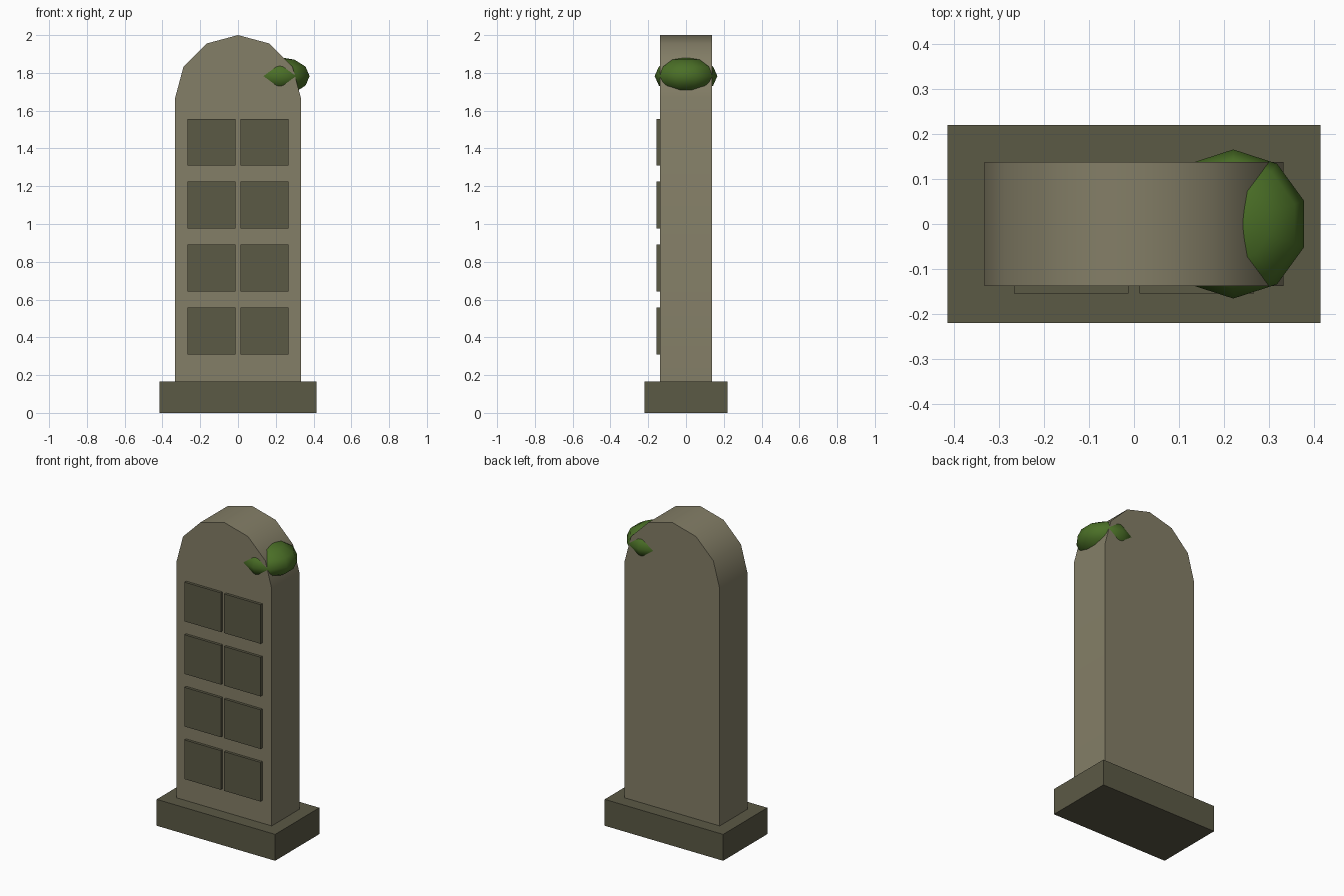
import bpy, bmesh, math

if "Cube" in bpy.data.objects:
    bpy.data.objects.remove(bpy.data.objects["Cube"])


def material(name, rgb):
    m = bpy.data.materials.new(name)
    m.diffuse_color = (*rgb, 1)
    m.use_nodes = True
    m.node_tree.nodes["Principled BSDF"].inputs["Base Color"].default_value = m.diffuse_color
    return m


STONE = material("stone", (0.23, 0.21, 0.135))
DARK = material("dark_stone", (0.105, 0.1, 0.06))
MOSS = material("moss_green", (0.07, 0.16, 0.02))


def box(name, x0, x1, y0, y1, z0, z1, mat):
    bpy.ops.mesh.primitive_cube_add(
        size=1, location=((x0 + x1) / 2, (y0 + y1) / 2, (z0 + z1) / 2))
    ob = bpy.context.object
    ob.name = name
    ob.scale = (x1 - x0, y1 - y0, z1 - z0)
    bpy.ops.object.transform_apply(location=False, rotation=False, scale=True)
    ob.data.materials.append(mat)
    return ob


# Plinth
box("base", -0.415, 0.415, -0.221, 0.221, 0, 0.167, DARK)

# Round-topped slab: arched profile extruded along y
R, SPRING, HALF = 0.333, 1.667, 0.138
profile = [(-R, 0.167), (R, 0.167)]
profile += [(R * math.cos(math.pi * i / 6), SPRING + R * math.sin(math.pi * i / 6))
            for i in range(7)]
bm = bmesh.new()
face = bm.faces.new([bm.verts.new((x, -HALF, z)) for x, z in profile])
ext = bmesh.ops.extrude_face_region(bm, geom=[face])
bmesh.ops.translate(bm, vec=(0, 2 * HALF, 0),
                    verts=[v for v in ext["geom"] if isinstance(v, bmesh.types.BMVert)])
bmesh.ops.recalc_face_normals(bm, faces=bm.faces)
mesh = bpy.data.meshes.new("slab")
bm.to_mesh(mesh)
bm.free()
slab = bpy.data.objects.new("slab", mesh)
bpy.context.collection.objects.link(slab)
mesh.materials.append(STONE)
bpy.ops.object.select_all(action="DESELECT")
slab.select_set(True)
bpy.context.view_layer.objects.active = slab
bpy.ops.object.shade_smooth_by_angle(angle=math.radians(40))

# Raised panels on the front, two columns by four rows
for row in range(4):
    z = 0.31 + row * 0.333
    for side, x0 in (("left", -0.267), ("right", 0.012)):
        box(f"panel_{side}_{row + 1}", x0, x0 + 0.255, -0.155, -0.13,
            z, z + 0.248, DARK)

# Moss clump on the right shoulder
bpy.ops.mesh.primitive_uv_sphere_add(segments=10, ring_count=6, radius=1,
                                     location=(0.221, 0, 1.783))
moss = bpy.context.object
moss.name = "moss"
moss.scale = (0.166, 0.166, 0.1)
bpy.ops.object.transform_apply(location=False, rotation=False, scale=True)
bpy.ops.object.shade_smooth()
moss.data.materials.append(MOSS)
